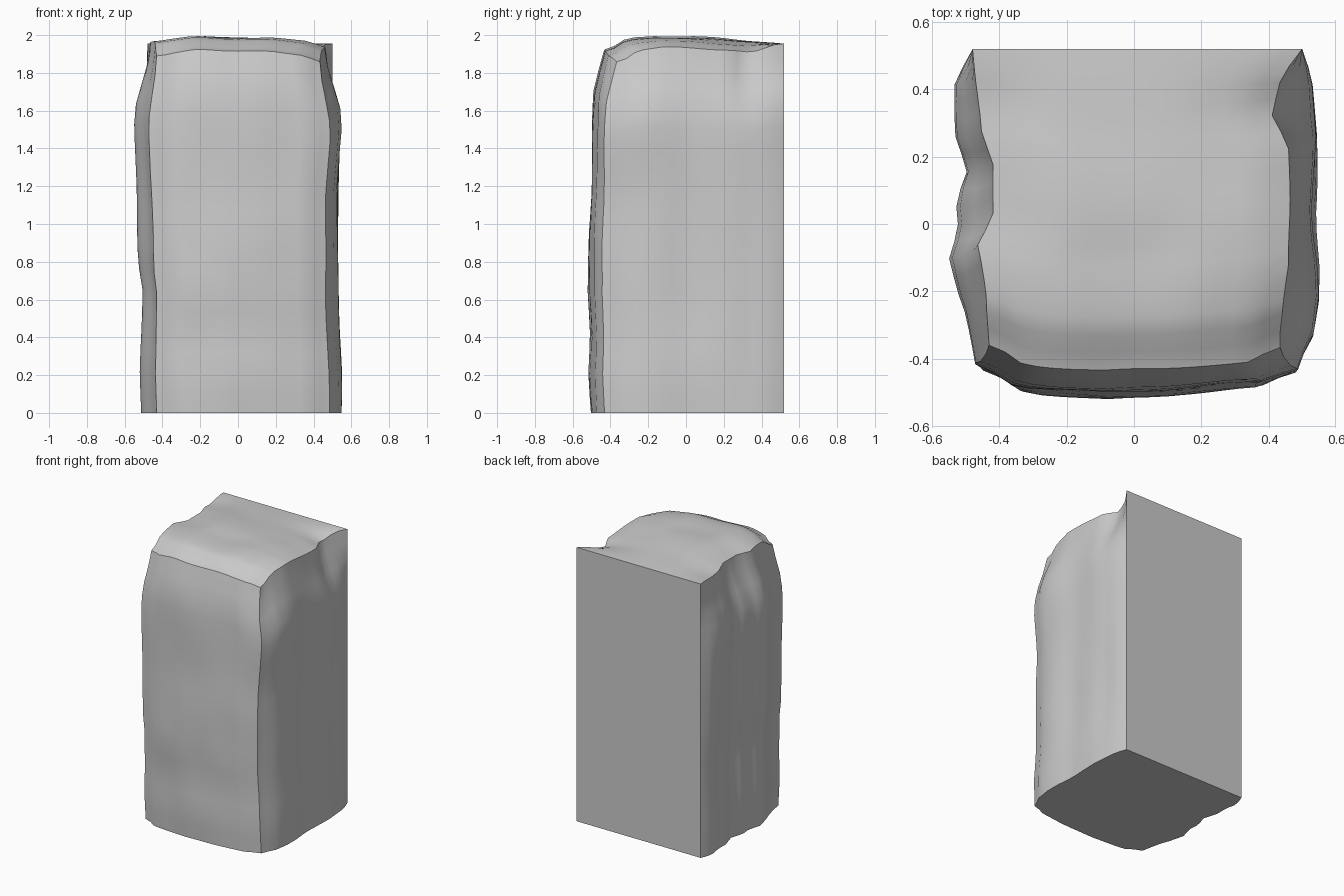
import bpy
import bmesh
import math
from mathutils import Vector, noise

default = bpy.data.objects.get("Cube")
if default:
    bpy.data.objects.remove(default, do_unlink=True)


def profile(points, t):
    """Piecewise linear lookup."""
    if t <= points[0][0]:
        return points[0][1]
    for (a, p), (b, q) in zip(points, points[1:]):
        if t <= b:
            return p + (q - p) * (t - a) / (b - a)
    return points[-1][1]


def ramp(a, b, t):
    t = min(1, max(0, (t - a) / (b - a)))
    return t * t * (3 - 2 * t)


def lerp(a, b, t):
    return a + (b - a) * t


# Side outlines along the depth: widest line and top rim
LEFT = [(-.47, -.475), (-.33, -.5), (-.25, -.53), (-.15, -.555), (-.05, -.525), (.04, -.535),
        (.14, -.5), (.23, -.53), (.42, -.53), (.52, -.48)]
LEFT_RIM = [(-.45, -.43), (-.3, -.44), (-.14, -.47), (-.05, -.42), (.14, -.42), (.23, -.455), (.52, -.48)]
RIGHT = [(-.46, .485), (-.38, .53), (-.25, .55), (-.15, .55), (0, .535), (.23, .55), (.43, .53), (.52, .5)]
RIGHT_RIM = [(-.44, .43), (-.2, .465), (.2, .46), (.3, .41), (.43, .44), (.52, .5)]
# Inward shift of the sides with height
LEFT_Z = [(0, .04), (.2, .035), (.65, .05), (.8, .03), (1.2, .018), (1.57, 0)]
RIGHT_Z = [(0, 0), (.2, 0), (.6, .02), (1.2, .02), (1.57, 0)]
# Front outline across and with height, and the top outline both ways
FRONT = [(-.48, -.44), (-.38, -.5), (-.1, -.52), (.1, -.51), (.4, -.49), (.48, -.45)]
FRONT_Z = [(0, .015), (.2, .005), (.4, .012), (.65, 0), (1, .005), (1.2, .015), (1.57, .02), (1.75, .03), (1.96, .08)]
TOP_X = [(-.48, .03), (-.38, .015), (-.25, 0), (0, .01), (.2, .015), (.4, .035), (.5, .065)]
TOP_Y = [(-.46, 1.92), (-.42, 1.94), (-.35, 1.985), (-.2, 2), (0, 1.995), (.2, 1.985), (.52, 1.955)]


def rough(p, seed):
    return noise.noise(Vector((p[0] * 3.5, p[1] * 3.5, p[2] * 2.2)) + Vector((seed, seed, seed)))


def place(co):
    a, b, c = (co.x + 1) / 2, (co.y + 1) / 2, (co.z + 1) / 2
    x, y, z = a - .5, b - .48, c * 1.96
    nom = (x, y, z)
    back = ramp(.52, .3, y)
    rim = ramp(1.55, 1.96, z)
    front = profile(FRONT, x) + profile(FRONT_Z, z) + .012 * rough(nom, 3)
    left = lerp(profile(LEFT, y) + back * profile(LEFT_Z, z), profile(LEFT_RIM, y), rim)
    right = lerp(profile(RIGHT, y) - back * profile(RIGHT_Z, z), profile(RIGHT_RIM, y), rim)
    left += back * .012 * rough(nom, 7)
    right += back * .012 * rough(nom, 11)
    top = profile(TOP_Y, y) - back * profile(TOP_X, x) + back * .012 * rough(nom, 17)
    return Vector((lerp(left, right, a), lerp(front, .52, b), c * top))


# Weathered stone block with a cut back and base
bm = bmesh.new()
bmesh.ops.create_cube(bm, size=2)
bmesh.ops.subdivide_edges(bm, edges=bm.edges[:], cuts=17, use_grid_fill=True)
for v in bm.verts:
    v.co = place(v.co)
mesh = bpy.data.meshes.new("stone_block")
bm.to_mesh(mesh)
bm.free()
block = bpy.data.objects.new("stone_block", mesh)
bpy.context.collection.objects.link(block)

# Plain grey stone
stone = bpy.data.materials.new("grey_stone")
stone.use_nodes = True
colour = (.6, .6, .6, 1)
stone.diffuse_color = colour
stone.node_tree.nodes["Principled BSDF"].inputs["Base Color"].default_value = colour
mesh.materials.append(stone)

bpy.ops.object.select_all(action="DESELECT")
block.select_set(True)
bpy.context.view_layer.objects.active = block
bpy.ops.object.shade_smooth_by_angle(angle=math.radians(40))
